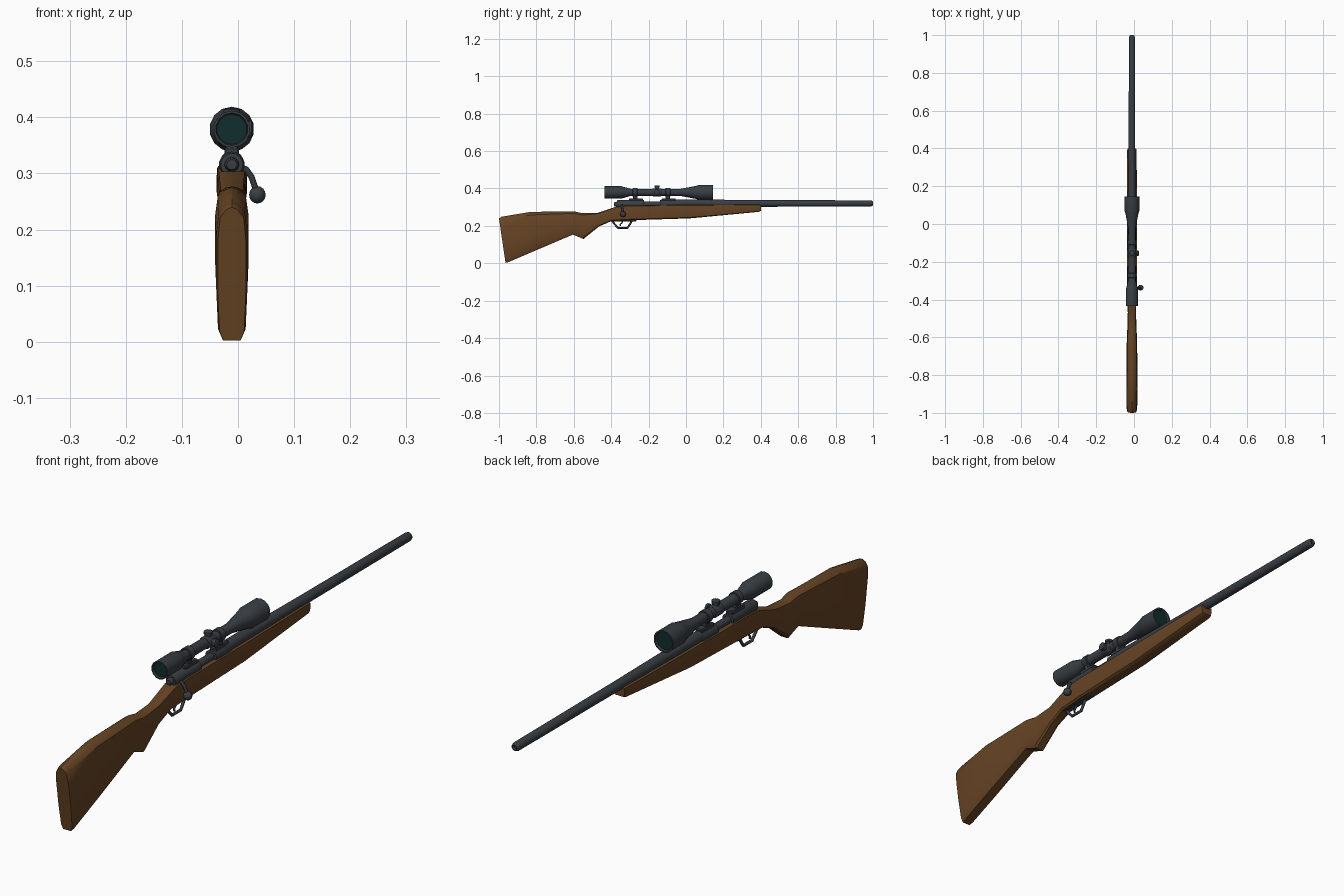
import bpy, bmesh, math
from mathutils import Vector

if "Cube" in bpy.data.objects:
    bpy.data.objects.remove(bpy.data.objects["Cube"])

CX = -0.011  # centre line of the gun


def material(name, rgb):
    m = bpy.data.materials.new(name)
    m.diffuse_color = (*rgb, 1)
    m.use_nodes = True
    m.node_tree.nodes["Principled BSDF"].inputs["Base Color"].default_value = m.diffuse_color
    return m


WOOD = material("walnut_wood", (0.135, 0.058, 0.018))
METAL = material("gun_metal", (0.040, 0.048, 0.056))
GLASS = material("dark_glass", (0.005, 0.026, 0.025))


def finish(name, bm, mats, angle=40):
    bmesh.ops.recalc_face_normals(bm, faces=bm.faces)
    me = bpy.data.meshes.new(name)
    bm.to_mesh(me)
    bm.free()
    for m in mats:
        me.materials.append(m)
    ob = bpy.data.objects.new(name, me)
    bpy.context.collection.objects.link(ob)
    bpy.ops.object.select_all(action='DESELECT')
    ob.select_set(True)
    bpy.context.view_layer.objects.active = ob
    bpy.ops.object.shade_smooth_by_angle(angle=math.radians(angle))
    return ob


def loft(bm, rings):
    """Skin closed rings of points and cap both ends; returns the caps."""
    vs = [[bm.verts.new(p) for p in r] for r in rings]
    n = len(vs[0])
    for a, b in zip(vs, vs[1:]):
        for i in range(n):
            bm.faces.new((a[i], a[(i + 1) % n], b[(i + 1) % n], b[i]))
    return bm.faces.new(vs[0]), bm.faces.new(vs[-1])


def lathe(name, profile, origin, axis='Y', sides=14, lens=False):
    """Turn (distance, radius) pairs round an axis through origin."""
    bm = bmesh.new()
    rings = []
    for d, r in profile:
        ring = []
        for i in range(sides):
            a = 2 * math.pi * (i + 0.5) / sides
            u, v = r * math.cos(a), r * math.sin(a)
            p = {'X': (d, u, v), 'Y': (u, d, v), 'Z': (u, v, d)}[axis]
            ring.append(Vector(origin) + Vector(p))
        rings.append(ring)
    caps = loft(bm, rings)
    if lens:
        for f in caps:
            f.material_index = 1
    return finish(name, bm, [METAL, GLASS] if lens else [METAL])


def box(name, centre, size, bevel=0.003):
    bm = bmesh.new()
    bmesh.ops.create_cube(bm, size=1)
    for v in bm.verts:
        v.co = Vector(centre) + Vector(a * b for a, b in zip(v.co, size))
    bmesh.ops.bevel(bm, geom=bm.edges[:], offset=bevel, segments=1, affect='EDGES')
    return finish(name, bm, [METAL], 30)


def tube(name, points, radius):
    cu = bpy.data.curves.new(name, 'CURVE')
    cu.dimensions = '3D'
    cu.bevel_depth = radius
    cu.bevel_resolution = 2
    cu.use_fill_caps = True
    sp = cu.splines.new('POLY')
    sp.points.add(len(points) - 1)
    for q, p in zip(sp.points, points):
        q.co = (*p, 1)
    tmp = bpy.data.objects.new(name + "_path", cu)
    bpy.context.collection.objects.link(tmp)
    me = bpy.data.meshes.new_from_object(tmp)
    bpy.data.objects.remove(tmp)
    bm = bmesh.new()
    bm.from_mesh(me)
    return finish(name, bm, [METAL], 50)


# Stock: sections given as top y, top z, bottom y, bottom z, half width, top flatness
STATIONS = [
    (-1.00, 0.240, -0.965, 0.002, 0.025, 0.0),
    (-0.985, 0.249, -0.950, 0.006, 0.028, 0.0),
    (-0.83, 0.275, -0.80, 0.070, 0.030, 0.0),
    (-0.595, 0.277, -0.605, 0.153, 0.027, 0.0),
    (-0.555, 0.268, -0.548, 0.130, 0.024, 0.1),
    (-0.47, 0.270, -0.465, 0.197, 0.022, 0.3),
    (-0.37, 0.304, -0.40, 0.225, 0.024, 0.8),
    (-0.30, 0.309, -0.30, 0.230, 0.026, 1.0),
    (0.02, 0.311, 0.02, 0.240, 0.027, 1.0),
    (0.39, 0.314, 0.39, 0.275, 0.025, 1.0),
    (0.40, 0.312, 0.40, 0.280, 0.022, 1.0),
]


def stock_ring(ty, tz, by, bz, w, flat):
    half = [(0.0, 0.62), (0.07, 0.88), (0.38, 1.0), (0.75, 1.0),
            (0.92 + 0.05 * flat, 0.84 + 0.14 * flat),
            (0.98 + 0.02 * flat, 0.42 + 0.43 * flat)]
    pts = [(0, 0)] + half + [(1, 0)] + [(t, -s) for t, s in reversed(half)]
    return [(CX + s * w, by + (ty - by) * t, bz + (tz - bz) * t) for t, s in pts]


bm = bmesh.new()
loft(bm, [stock_ring(*s) for s in STATIONS])
finish("stock", bm, [WOOD], 35)

# Barrel and action
lathe("barrel", [(-0.08, 0.021), (0.05, 0.021), (0.40, 0.018), (0.985, 0.0165),
                 (0.996, 0.014), (1.0, 0.009), (0.99, 0.007)], (CX, 0, 0.320))
lathe("receiver_rear", [(-0.37, 0.020), (-0.36, 0.023), (-0.225, 0.023)], (CX, 0, 0.316))
lathe("receiver_front", [(-0.14, 0.023), (-0.06, 0.023), (-0.05, 0.021)], (CX, 0, 0.316))
lathe("bolt_body", [(-0.385, 0.009), (-0.38, 0.012), (-0.36, 0.014), (-0.12, 0.014)],
      (CX, 0, 0.316))

# Bolt handle with round knob
tube("bolt_handle", [(CX + 0.012, -0.345, 0.313), (0.015, -0.343, 0.307),
                     (0.024, -0.341, 0.294), (0.033, -0.338, 0.268)], 0.0055)
bm = bmesh.new()
bmesh.ops.create_uvsphere(bm, u_segments=10, v_segments=8, radius=0.0155)
bmesh.ops.translate(bm, verts=bm.verts, vec=(0.0345, -0.337, 0.262))
finish("bolt_knob", bm, [METAL], 50)

# Trigger and its guard
tube("trigger_guard", [(CX, -0.395, 0.228), (CX, -0.385, 0.213), (CX, -0.363, 0.189),
                       (CX, -0.313, 0.189), (CX, -0.297, 0.213), (CX, -0.285, 0.236)], 0.0055)
tube("trigger", [(CX, -0.338, 0.232), (CX, -0.342, 0.218), (CX, -0.352, 0.208),
                 (CX, -0.350, 0.200)], 0.004)
box("guard_plate", (CX, -0.335, 0.228), (0.022, 0.14, 0.008), 0.002)

# Scope body with recessed lenses
SZ = 0.379
lathe("scope", [(-0.428, 0.027), (-0.435, 0.029), (-0.435, 0.033), (-0.345, 0.033),
                (-0.335, 0.030), (-0.295, 0.019), (-0.03, 0.019), (0.055, 0.035),
                (0.07, 0.040), (0.145, 0.040), (0.145, 0.035), (0.137, 0.033)],
      (CX, 0, SZ), lens=True)

# Adjustment turrets on the scope
lathe("turret_collar", [(-0.178, 0.020), (-0.174, 0.022), (-0.136, 0.022), (-0.132, 0.020)],
      (CX, 0, SZ))
turret = [(0.010, 0.012), (0.025, 0.012), (0.027, 0.015), (0.035, 0.015), (0.037, 0.012)]
lathe("top_turret", turret, (CX, -0.155, SZ), 'Z', 12)
lathe("side_turret", turret, (CX, -0.155, SZ), 'X', 12)

# Mounts: base, post and ring
for tag, y in (("rear", -0.272), ("front", -0.097)):
    box(tag + "_mount_base", (CX, y + 0.004, 0.339), (0.026, 0.075, 0.016))
    box(tag + "_mount_post", (CX, y, 0.352), (0.022, 0.024, 0.026))
    lathe(tag + "_mount_ring", [(-0.013, 0.0215), (-0.011, 0.0235), (0.011, 0.0235),
                                (0.013, 0.0215)], (CX, y, SZ))
